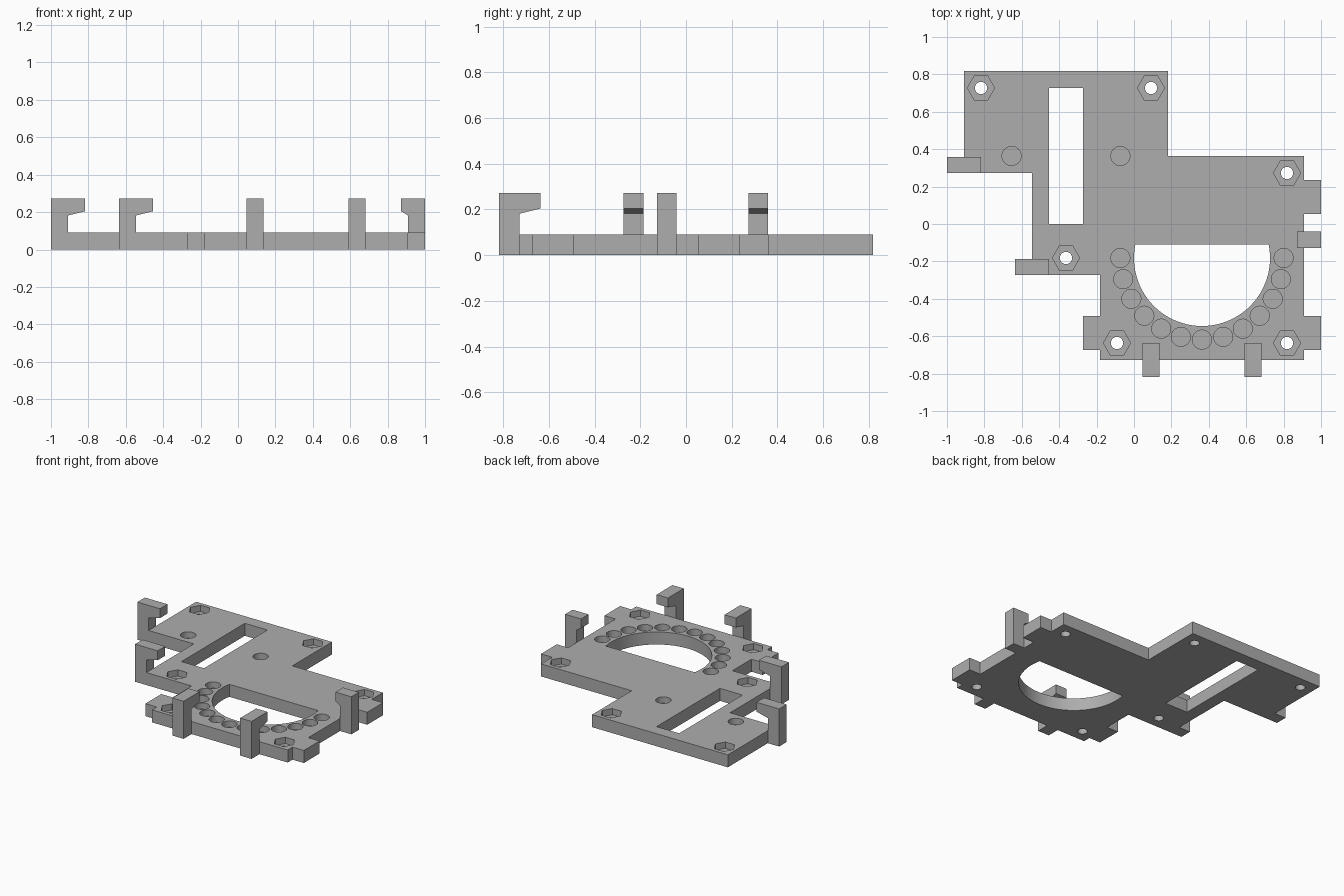
import bpy, bmesh, math
from mathutils import Vector

if "Cube" in bpy.data.objects:
    bpy.data.objects.remove(bpy.data.objects["Cube"])

U = 1 / 11          # design unit
DEPTH = 0.5         # pocket depth, in units

grey = bpy.data.materials.new("grey plastic")
grey.diffuse_color = (0.42, 0.42, 0.42, 1)
grey.use_nodes = True
grey.node_tree.nodes["Principled BSDF"].inputs["Base Color"].default_value = grey.diffuse_color


def prism(bm, points, z0, z1):
    """Extrude a plan outline from z0 to z1."""
    f = bm.faces.new([bm.verts.new((x * U, y * U, z0 * U)) for x, y in points])
    extrude(bm, f, Vector((0, 0, (z1 - z0) * U)))


def extrude(bm, face, vec):
    res = bmesh.ops.extrude_face_region(bm, geom=[face], use_keep_orig=True)
    verts = [g for g in res["geom"] if isinstance(g, bmesh.types.BMVert)]
    bmesh.ops.translate(bm, verts=verts, vec=vec)


def circle(cx, cy, r, n=40):
    return [(cx + r * math.cos(math.tau * i / n), cy + r * math.sin(math.tau * i / n))
            for i in range(n)]


def finish(bm, name):
    bmesh.ops.recalc_face_normals(bm, faces=bm.faces)
    me = bpy.data.meshes.new(name)
    bm.to_mesh(me)
    bm.free()
    me.materials.append(grey)
    ob = bpy.data.objects.new(name, me)
    bpy.context.collection.objects.link(ob)
    return ob


# Base plate with its side tabs
outline = [(-10, 9), (-10, 3), (-6, 3), (-6, -3), (-2, -3),
           (-2, -5.4), (-3, -5.4), (-3, -7.4), (-2, -7.4), (-2, -8),
           (10, -8), (10, -7.4), (11, -7.4), (11, -5.4), (10, -5.4),
           (10, 0.6), (11, 0.6), (11, 2.6), (10, 2.6),
           (10, 4), (2, 4), (2, 9)]
bm = bmesh.new()
prism(bm, outline, 0, 1)
plate = finish(bm, "base_plate")

nuts = [(-9, 8), (1, 8), (9, 3), (-4, -2), (-1, -7), (9, -7)]

# Through cuts: slot, segment-shaped opening, screw holes
bm = bmesh.new()
prism(bm, [(-5, 0), (-3, 0), (-3, 8), (-5, 8)], -1, 2)
a = math.asin(0.8 / 4)
start, sweep = math.pi - a, math.pi + 2 * a
prism(bm, [(4 + 4 * math.cos(start + sweep * i / 48), -2 + 4 * math.sin(start + sweep * i / 48))
           for i in range(49)], -1, 2)
for x, y in nuts:
    prism(bm, circle(x, y, 0.36, 32), -1, 2)
through = finish(bm, "through_cutter")

# Blind pockets: nut recesses, two round recesses, ring of magnet recesses
bm = bmesh.new()
for x, y in nuts:
    prism(bm, circle(x, y, 0.8, 6), 1 - DEPTH, 2)
for x in (-7.2, -0.8):
    prism(bm, circle(x, 4, 0.56), 1 - DEPTH, 2)
for i in range(13):
    t = math.pi + math.radians(15 * i)
    prism(bm, circle(4 + 4.8 * math.cos(t), -2 + 4.8 * math.sin(t), 0.56), 1 - DEPTH, 2)
pockets = finish(bm, "pocket_cutter")

bpy.context.view_layer.objects.active = plate
plate.select_set(True)
for cutter in (pockets, through):
    cutter.hide_render = True
    mod = plate.modifiers.new("cut", "BOOLEAN")
    mod.operation, mod.solver, mod.object = "DIFFERENCE", "EXACT", cutter
    bpy.ops.object.modifier_apply(modifier=mod.name)
for cutter in (pockets, through):
    bpy.data.objects.remove(cutter)
bpy.ops.object.shade_smooth_by_angle(angle=math.radians(30))


# Clip hooks: profile runs inward from the outer face, then is given a width
def hook(name, origin, inward, side, width, reach):
    o, d, s = Vector((*origin, 0)), Vector((*inward, 0)), Vector((*side, 0))
    profile = [(0, 0), (1, 0), (1, 2), (reach, 2.25), (reach, 3), (0, 3)]
    bm = bmesh.new()
    f = bm.faces.new([bm.verts.new((o + d * p + Vector((0, 0, z))) * U) for p, z in profile])
    extrude(bm, f, s * width * U)
    finish(bm, name)


hook("left_back_hook", (-11, 3), (1, 0), (0, 1), 0.95, 2)
hook("left_front_hook", (-7, -3), (1, 0), (0, 1), 0.95, 2)
hook("right_hook", (11, -1.4), (-1, 0), (0, 1), 0.95, 1.4)
hook("front_left_hook", (0.5, -9), (0, 1), (1, 0), 1, 2)
hook("front_right_hook", (6.5, -9), (0, 1), (1, 0), 1, 2)
